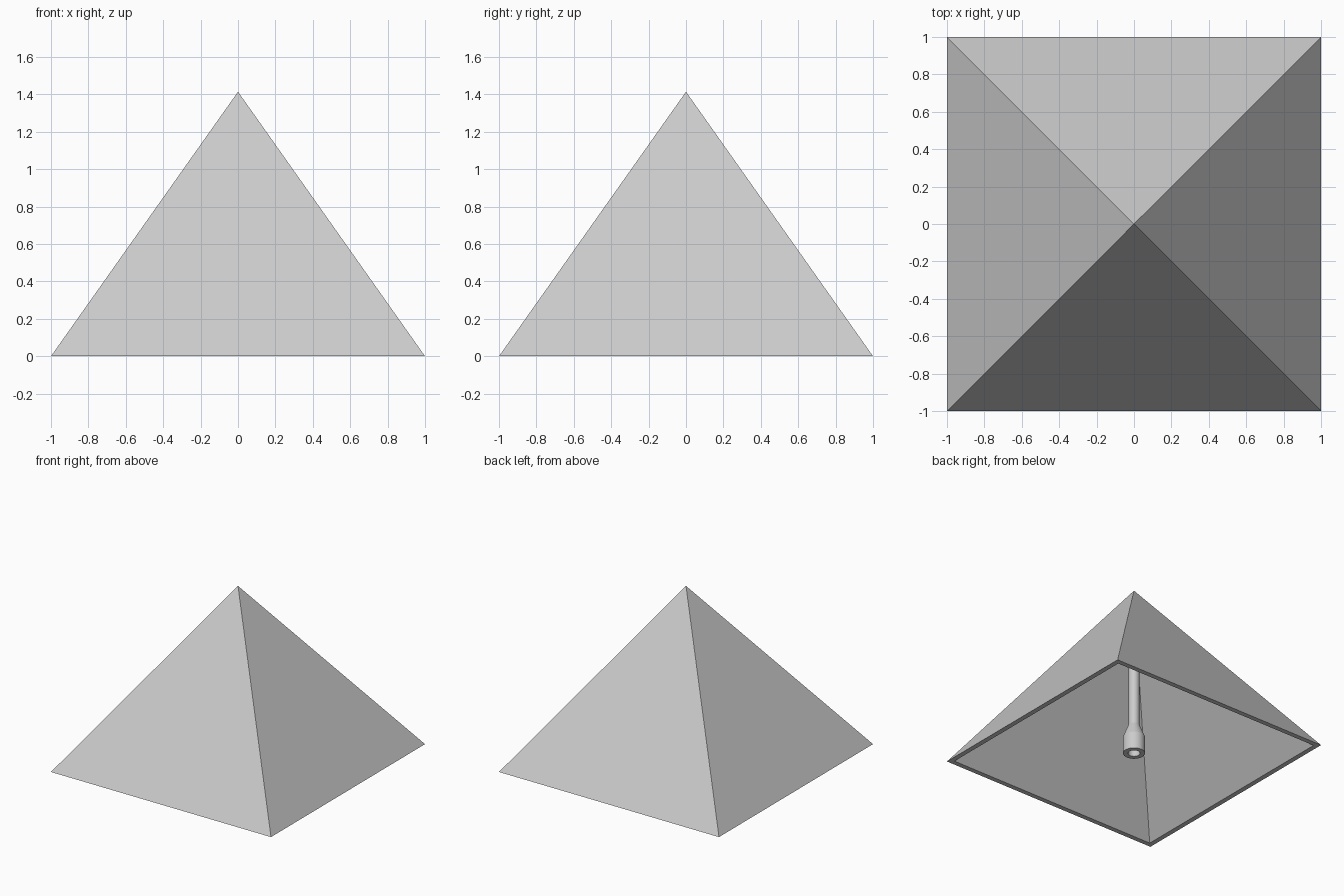
import bpy, bmesh, math

if "Cube" in bpy.data.objects:
    bpy.data.objects.remove(bpy.data.objects["Cube"])

HEIGHT = 1.414   # outer apex height
INNER = 0.96     # half width of the inner opening

grey = bpy.data.materials.new("light grey")
grey.diffuse_color = (0.6, 0.6, 0.6, 1)
grey.use_nodes = True
grey.node_tree.nodes["Principled BSDF"].inputs["Base Color"].default_value = grey.diffuse_color


def finish(name, bm):
    bmesh.ops.recalc_face_normals(bm, faces=bm.faces)
    mesh = bpy.data.meshes.new(name)
    bm.to_mesh(mesh)
    bm.free()
    mesh.materials.append(grey)
    obj = bpy.data.objects.new(name, mesh)
    bpy.context.collection.objects.link(obj)
    return obj


# Hollow pyramid shell, open underneath with a flat rim
bm = bmesh.new()
rings = []
for half in (1.0, INNER):
    ring = [bm.verts.new((sx * half, sy * half, 0))
            for sx, sy in ((-1, -1), (1, -1), (1, 1), (-1, 1))]
    apex = bm.verts.new((0, 0, HEIGHT * half))
    for i in range(4):
        bm.faces.new((ring[i], ring[(i + 1) % 4], apex))
    rings.append(ring)
outer, inner = rings
for i in range(4):
    j = (i + 1) % 4
    bm.faces.new((outer[i], inner[i], inner[j], outer[j]))
finish("pyramid_shell", bm)

# Hanging rod: socket hole, wide collar, tapered shoulder and thin shaft
profile = [(0, 0.20), (0.045, 0.14), (0.045, 0), (0.083, 0), (0.083, 0.14),
           (0.042, 0.245), (0.042, 1.32), (0, 1.32)]
bm = bmesh.new()
verts = [bm.verts.new((r, 0, z)) for r, z in profile]
edges = [bm.edges.new(pair) for pair in zip(verts, verts[1:])]
bmesh.ops.spin(bm, geom=verts + edges, cent=(0, 0, 0), axis=(0, 0, 1),
               angle=math.tau, steps=32, use_duplicate=False)
bmesh.ops.remove_doubles(bm, verts=bm.verts, dist=0.0005)
rod = finish("hanging_rod", bm)

# Smooth the round surfaces and keep the ring edges sharp
bpy.context.view_layer.objects.active = rod
rod.select_set(True)
bpy.ops.object.shade_smooth_by_angle(angle=math.radians(20))
